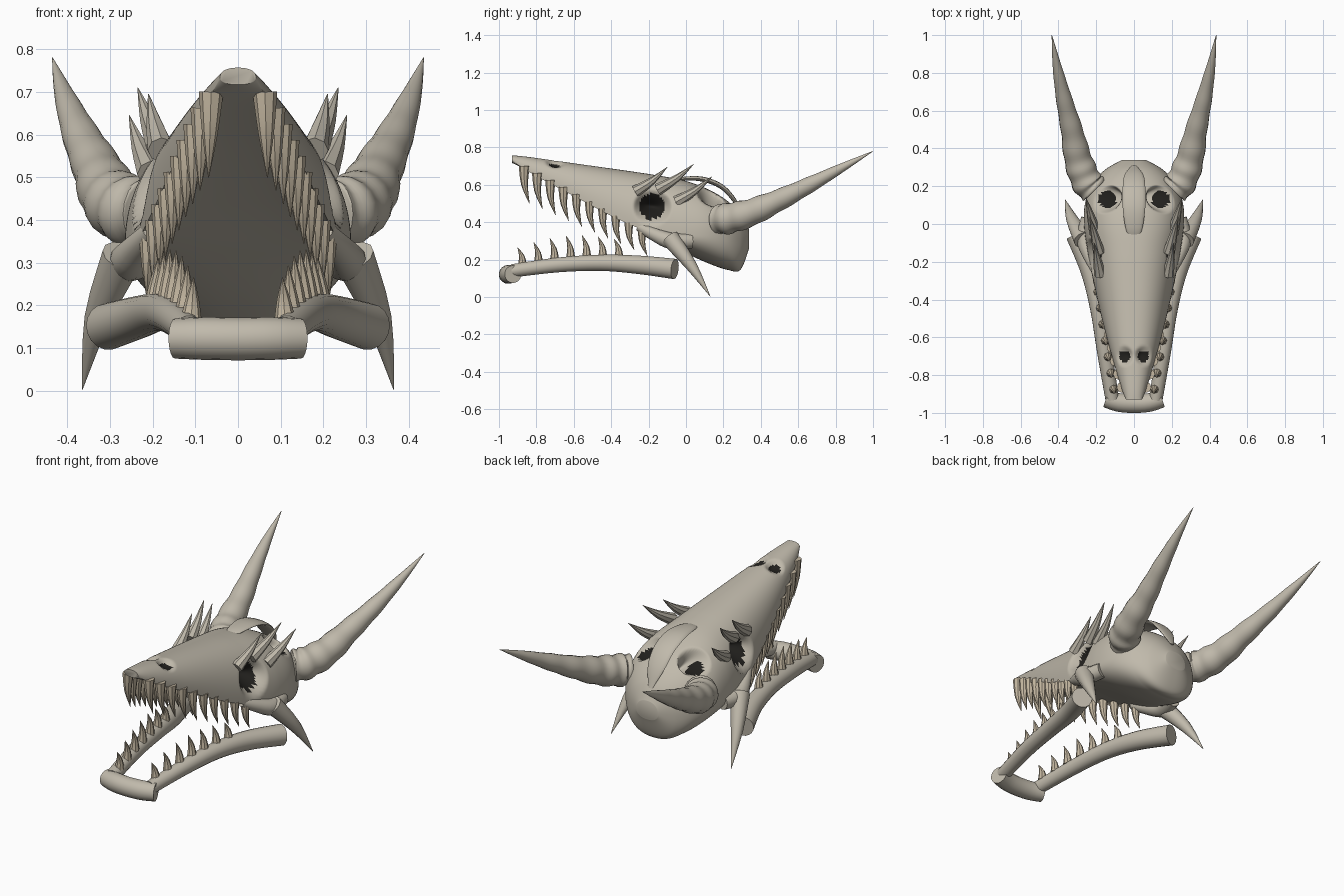
import bpy, bmesh, math
from mathutils import Vector

if "Cube" in bpy.data.objects:
    bpy.data.objects.remove(bpy.data.objects["Cube"])

def material(name, rgb):
    m = bpy.data.materials.new(name)
    m.diffuse_color = (*rgb, 1)
    m.use_nodes = True
    m.node_tree.nodes["Principled BSDF"].inputs["Base Color"].default_value = m.diffuse_color
    return m

BONE = material("bone", (0.53, 0.49, 0.41))
TOOTH = material("tooth", (0.56, 0.48, 0.36))
DARK = material("socket_dark", (0.015, 0.014, 0.012))

def finish(name, rings, mats, angle=40):
    """Bridge closed rings, cap both ends and smooth."""
    bm = bmesh.new()
    vr = [[bm.verts.new(p) for p in r] for r in rings]
    n = len(vr[0])
    for a, b in zip(vr, vr[1:]):
        for i in range(n):
            bm.faces.new((a[i], a[(i + 1) % n], b[(i + 1) % n], b[i]))
    bm.faces.new(vr[0])
    bm.faces.new(vr[-1])
    bmesh.ops.recalc_face_normals(bm, faces=bm.faces)
    me = bpy.data.meshes.new(name)
    bm.to_mesh(me)
    bm.free()
    for m in mats:
        me.materials.append(m)
    ob = bpy.data.objects.new(name, me)
    bpy.context.collection.objects.link(ob)
    bpy.ops.object.select_all(action='DESELECT')
    ob.select_set(True)
    bpy.context.view_layer.objects.active = ob
    bpy.ops.object.shade_smooth_by_angle(angle=math.radians(angle))
    return ob

def spline(rows, steps):
    """Catmull-Rom through rows of any width."""
    rows = [list(r) for r in rows]
    out, k = [], len(rows) - 1
    for s in range(steps + 1):
        f = s / steps * k
        i = min(int(f), k - 1)
        t = f - i
        p0, p1, p2, p3 = (rows[max(0, min(k, j))] for j in (i - 1, i, i + 1, i + 2))
        out.append([0.5 * (2 * b + (c - a) * t + (2 * a - 5 * b + 4 * c - d) * t * t
                           + (3 * b - a - 3 * c + d) * t ** 3)
                    for a, b, c, d in zip(p0, p1, p2, p3)])
    return out

def tube(name, path, steps=12, segs=12, ref=(1, 0, 0), flat=1, ripple=0, mat=BONE):
    """Swept tube; every path row is x, y, z, radius."""
    rows = spline(path, steps)
    pts = [Vector(r[:3]) for r in rows]
    rings = []
    for i, p in enumerate(pts):
        t = (pts[min(i + 1, steps)] - pts[max(i - 1, 0)]).normalized()
        b = t.cross(Vector(ref)).normalized()
        a = b.cross(t)
        u = i / steps
        r = max(rows[i][3], 0.001) * (1 + ripple * (1 - u) * math.sin(u * 50))
        rings.append([p + a * (r * math.cos(q)) + b * (r * flat * math.sin(q))
                      for q in (2 * math.pi * j / segs for j in range(segs))])
    return finish(name, rings, [mat])

def spike(name, base, tip, r, bend=(0, 0, 0), segs=10, mat=BONE):
    base, tip = Vector(base), Vector(tip)
    mid = (base + tip) / 2 + Vector(bend)
    return tube(name, [(*base, r), (*mid, r * 0.62), (*tip, 0.001)], 6, segs, mat=mat)

# Upper skull: lofted sections (y, half width, top z, widest z, underside z)
sections = [(-.93, .042, .757, .735, .717), (-.85, .073, .75, .675, .68),
            (-.6, .145, .715, .54, .57), (-.35, .205, .68, .41, .44),
            (-.15, .245, .65, .335, .32), (0, .265, .62, .33, .235),
            (.12, .257, .575, .33, .18), (.22, .215, .515, .31, .146),
            (.29, .15, .445, .29, .145), (.338, .065, .36, .30, .26)]
# Sockets: centre, radius, depth
pits = []
for s in (-1, 1):
    pits += [(Vector((s * .225, -.18, .485)), .105, .12),
             (Vector((s * .14, .13, .53)), .085, .11),
             (Vector((s * .05, -.70, .715)), .055, .03)]
N = 136
rings = []
for y, w, top, zw, bot in spline(sections, 220):
    ring = []
    for j in range(N):
        q = 2 * math.pi * j / N
        c, sn = math.cos(q), math.sin(q)
        x = w * math.copysign(abs(c) ** .88, c)
        z = zw + ((top - zw) if sn > 0 else (zw - bot)) * math.copysign(abs(sn) ** .88, sn)
        p = Vector((x, y, z))
        core = Vector((0, y, (top + max(bot, zw)) / 2 - .02))
        for cen, rad, dep in pits:
            d = (p - cen).length / rad
            if d < 1 and sn > 0:
                p = p + (core - p).normalized() * dep * (1 - d * d) ** 1.5
        ring.append(p)
    rings.append(ring)
skull = finish("upper_skull", rings, [BONE, DARK], 60)
for k, f in enumerate(skull.data.polygons):
    if k % N >= N // 2:      # underside stays plain bone
        continue
    c = f.center
    for cen, rad, dep in pits:
        if rad > .1:
            near = math.hypot(c.y - cen.y, c.z - cen.z) < .068 and c.x * cen.x > 0 and abs(c.x) > .06
        else:
            near = math.hypot(c.x - cen.x, c.y - cen.y) < rad * .55
        if near:
            f.material_index = 1

# Crest strap arching over the rear of the cranium
tube("crest_strap", [(0, -.09, .615, .02), (0, -.02, .632, .045), (0, .09, .63, .06),
                     (0, .19, .59, .06), (0, .26, .515, .05), (0, .31, .42, .012)],
     24, 16, flat=.22)

# Chin bar joining the jaw halves
tube("chin_bar", [(-.148, -.925, .122, .047), (-.08, -.945, .122, .05), (0, -.951, .121, .05),
                  (.08, -.945, .122, .05), (.148, -.925, .122, .047)], 12, 18, ref=(0, 0, 1))

jaw = [(.115, -.93, .14, .036), (.155, -.68, .172, .04), (.188, -.45, .183, .044),
       (.232, -.25, .172, .05), (.305, -.06, .15, .055)]
for s, side in ((1, "right"), (-1, "left")):
    # Lower jaw half
    tube("lower_jaw_" + side, [(s * x, y, z, r) for x, y, z, r in jaw], 24, 18)

    # Ridged horn
    tube("horn_" + side, [(s * .21, .18, .415, .078), (s * .25, .225, .42, .082),
                          (s * .295, .34, .45, .074), (s * .33, .5, .52, .058),
                          (s * .372, .67, .605, .042), (s * .408, .84, .695, .023),
                          (s * .435, 1.0, .78, .001)], 60, 18, ripple=.06)

    # Brow spikes
    for i, (b, t) in enumerate([((.18, -.27, .565), (.21, -.10, .695)),
                                ((.185, -.15, .575), (.235, .04, .71)),
                                ((.205, -.05, .51), (.255, .14, .645))]):
        spike(f"brow_spike_{side}_{i}", (s * b[0], *b[1:]), (s * t[0], *t[1:]),
              .032, (0, .005, -.008), 8)

    # Cheek bone and cheek spike
    tube("cheek_bone_" + side, [(s * .20, -.25, .375, .025), (s * .235, -.17, .335, .035),
                                (s * .26, -.08, .30, .044), (s * .24, .03, .30, .04)], 12, 12)
    spike("cheek_spike_" + side, (s * .27, -.085, .315), (s * .365, .13, .003),
          .05, (s * .012, .005, .01), 12)

    # Upper teeth along the skull rim
    for i in range(10):
        u = i / 9
        y = -.865 + .63 * u
        x = .063 + .145 * u ** .9
        z = .70 - .34 * u
        h = .20 - .06 * u
        spike(f"upper_tooth_{side}_{i}", (s * x, y, z), (s * (x + .006), y + .028, z - h),
              .029 - .005 * u, (0, -.012, 0), 8, TOOTH)

    # Lower teeth along the jaw
    for i in range(7):
        u = i / 6
        y = -.875 + i * .086
        x = .110 + .083 * u
        z = .165 + .045 * math.sin(min(1, u * 1.3) * math.pi / 2)
        h = .10 + .025 * math.sin(u * math.pi)
        spike(f"lower_tooth_{side}_{i}", (s * x, y, z), (s * (x - .006), y - .025, z + h),
              .025, (0, .01, 0), 8, TOOTH)
